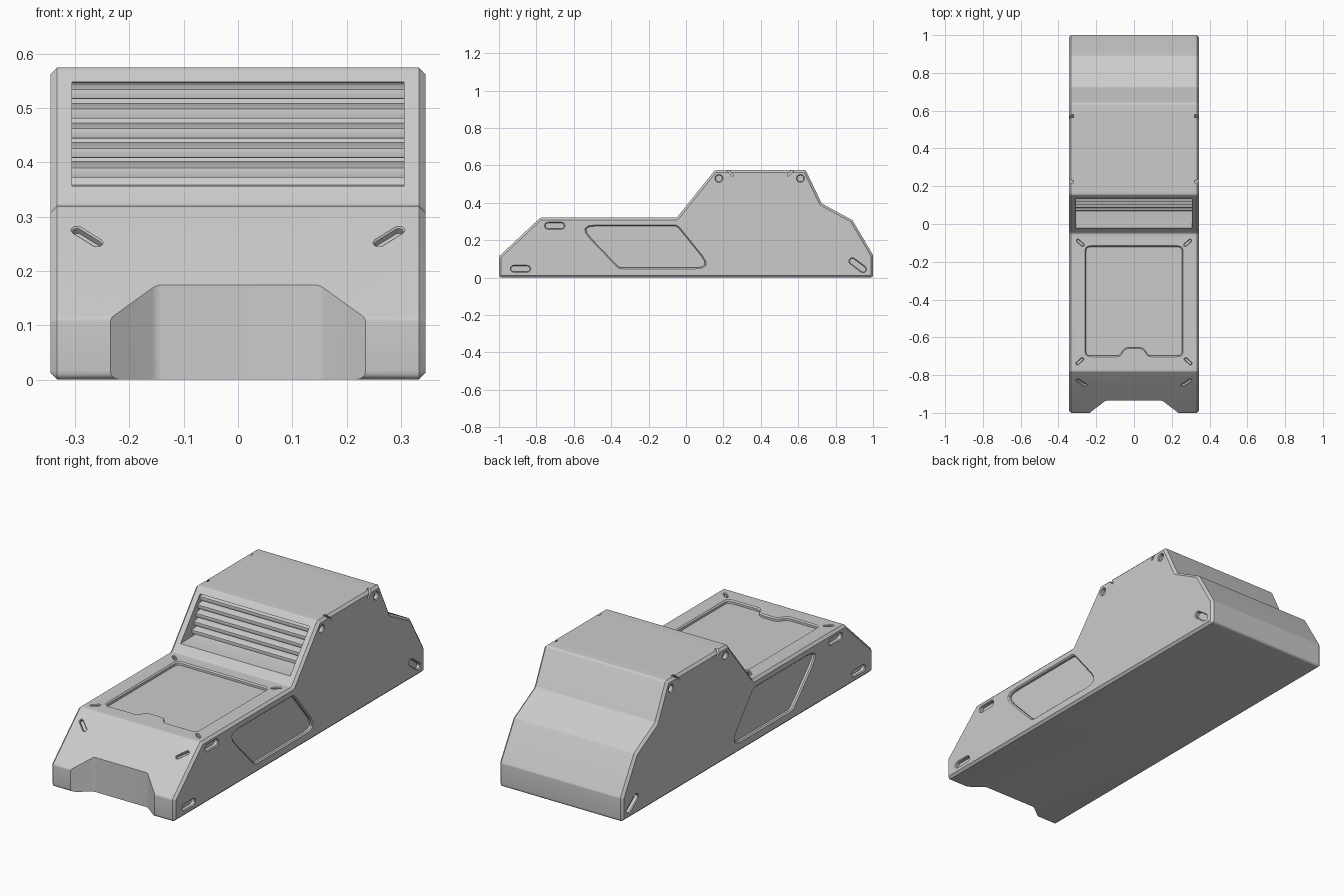
import bpy, bmesh, math
from mathutils import Vector, Matrix

if "Cube" in bpy.data.objects:
    bpy.data.objects.remove(bpy.data.objects["Cube"])


def rounded(pts, r, n=4):
    """Round every corner of a 2D polygon by radius r (returned counter-clockwise)."""
    pts = [Vector(p) for p in pts]
    area = sum(a.x * b.y - b.x * a.y for a, b in zip(pts, pts[1:] + pts[:1]))
    if area < 0:
        pts.reverse()
    out = []
    for i, p in enumerate(pts):
        a = (pts[i - 1] - p).normalized()
        b = (pts[(i + 1) % len(pts)] - p).normalized()
        t = r * math.tan((math.pi - a.angle(b)) / 2)
        for k in range(n + 1):
            s = k / n
            out.append((p + a * t) * (1 - s) ** 2 + p * 2 * s * (1 - s) + (p + b * t) * s ** 2)
    return out


def slot(cu, cv, length, width, ang, n=6):
    """Stadium outline; length equal to width gives a circle."""
    h, r, out = (length - width) / 2, width / 2, []
    for side in (0, 1):
        for k in range(n + 1):
            if length == width and k == n:
                continue
            a = -math.pi / 2 + math.pi * k / n + math.pi * side
            p = Vector((r * math.cos(a) + (h if side == 0 else -h), r * math.sin(a)))
            p.rotate(Matrix.Rotation(math.radians(ang), 2))
            out.append(p + Vector((cu, cv)))
    return out


def inset(pts, d):
    """Move a counter-clockwise outline inwards by d."""
    out = []
    for i, p in enumerate(pts):
        e1 = (p - pts[i - 1]).normalized()
        e2 = (pts[(i + 1) % len(pts)] - p).normalized()
        n1, n2 = Vector((-e1.y, e1.x)), Vector((-e2.y, e2.x))
        out.append(p + (n1 + n2) * d / (1 + n1.dot(n2)))
    return out


def loft(bm, pts, rings, frame):
    """Closed solid from an outline; rings are (height along w, inset)."""
    u, v, w, o = (Vector(c) for c in frame)
    loops = [[bm.verts.new(o + u * p.x + v * p.y + w * h) for p in inset(pts, d)]
             for h, d in rings]
    n = len(pts)
    for A, B in zip(loops, loops[1:]):
        for i in range(n):
            bm.faces.new((A[i], A[(i + 1) % n], B[(i + 1) % n], B[i]))
    bm.faces.new(loops[0])
    bm.faces.new(loops[-1])


def pocket(bm, pts, frame, depth=0.02, c=0.005):
    """Recess cutter with a chamfered rim."""
    loft(bm, pts, [(c, -c), (-c, c), (-depth, c)], frame)


def finish(bm, name):
    bmesh.ops.recalc_face_normals(bm, faces=bm.faces)
    me = bpy.data.meshes.new(name)
    bm.to_mesh(me)
    bm.free()
    ob = bpy.data.objects.new(name, me)
    bpy.context.collection.objects.link(ob)
    return ob


def activate(ob):
    bpy.ops.object.select_all(action='DESELECT')
    ob.select_set(True)
    bpy.context.view_layer.objects.active = ob


W = 0.345
X, Y, Z = (1, 0, 0), (0, 1, 0), (0, 0, 1)
SECTION = (Y, Z, X, (0, 0, 0))

# Body: side profile lofted across the width with chamfered sides
profile = [(-1, 0), (1, 0), (1, 0.12), (0.89, 0.307), (0.725, 0.397), (0.64, 0.575),
           (0.155, 0.575), (-0.05, 0.32), (-0.78, 0.32), (-1, 0.113)]
bm = bmesh.new()
loft(bm, rounded(profile, 0.016),
     [(-W, 0.012), (-W + 0.012, 0), (W - 0.012, 0), (W, 0.012)], SECTION)
body = finish(bm, "body")

# Cutters
bm = bmesh.new()
# nose notch
notch = [(-0.32, -1.065), (0.32, -1.065), (0.235, -1), (0.15, -0.935),
         (-0.15, -0.935), (-0.235, -1)]
loft(bm, rounded(notch, 0.03), [(-0.1, 0), (0.4, 0)], (X, Y, Z, (0, 0, 0)))
# grille opening
opening = rounded([(-0.15, 0.354), (0.1, 0.358), (0.175, 0.548), (-0.15, 0.548)], 0.005, 2)
loft(bm, opening, [(-0.306, 0), (0.306, 0)], SECTION)
# hood panel with finger tab
hood = (X, Y, Z, (0, 0, 0.32))
panel = [(-0.26, -0.115), (-0.26, -0.703), (-0.075, -0.703), (-0.045, -0.66),
         (0.045, -0.66), (0.075, -0.703), (0.26, -0.703), (0.26, -0.115)]
pocket(bm, rounded(panel, 0.03), hood, 0.017, 0.006)
slope = (X, Vector((0, 0.22, 0.207)).normalized(),
         Vector((0, -0.207, 0.22)).normalized(), (0, -0.84, 0.2635))
for s in (-1, 1):
    # hood and nose slots
    pocket(bm, slot(s * 0.284, -0.1, 0.052, 0.018, s * 42), hood, 0.015, 0.003)
    pocket(bm, slot(s * 0.287, -0.727, 0.052, 0.018, -s * 42), hood, 0.015, 0.003)
    pocket(bm, slot(s * 0.278, 0, 0.072, 0.022, s * 42), slope, 0.015, 0.003)
    # side panel, slots, round holes and roof nicks
    side = (Y, Z, (s, 0, 0), (s * W, 0, 0))
    window = [(-0.585, 0.282), (-0.36, 0.047), (0.145, 0.047), (-0.045, 0.282)]
    pocket(bm, rounded(window, 0.045), side, 0.017, 0.006)
    for args in ((-0.885, 0.047, 0.11, 0.038, 0), (-0.702, 0.277, 0.11, 0.038, 0),
                 (0.918, 0.066, 0.11, 0.038, -37), (0.176, 0.53, 0.044, 0.044, 0),
                 (0.612, 0.53, 0.044, 0.044, 0)):
        pocket(bm, slot(*args), side, 0.02, 0.004)
    for y, ang in ((0.234, -48), (0.562, 48)):
        loft(bm, slot(y, 0.564, 0.055, 0.011, ang), [(0.02, 0), (-0.024, 0)], side)
cutter = finish(bm, "body_cutter")
cutter.hide_render = True

mod = body.modifiers.new("cuts", 'BOOLEAN')
mod.operation, mod.solver, mod.object = 'DIFFERENCE', 'EXACT', cutter
activate(body)
bpy.ops.object.modifier_apply(modifier=mod.name)
bpy.data.objects.remove(cutter)
bpy.ops.object.shade_smooth_by_angle(angle=math.radians(30))

# Grille slats: five louvres leaning back
bm = bmesh.new()
for i in range(5):
    y, z = 0.07 + 0.016 * i, 0.372 + 0.0362 * i
    slat = rounded([(y, z), (y + 0.05, z), (y + 0.05, z + 0.03), (y, z + 0.018)], 0.002, 2)
    loft(bm, slat, [(-0.308, 0), (0.308, 0)], SECTION)
slats = finish(bm, "grille_slats")
activate(slats)
bpy.ops.object.shade_smooth_by_angle(angle=math.radians(30))
